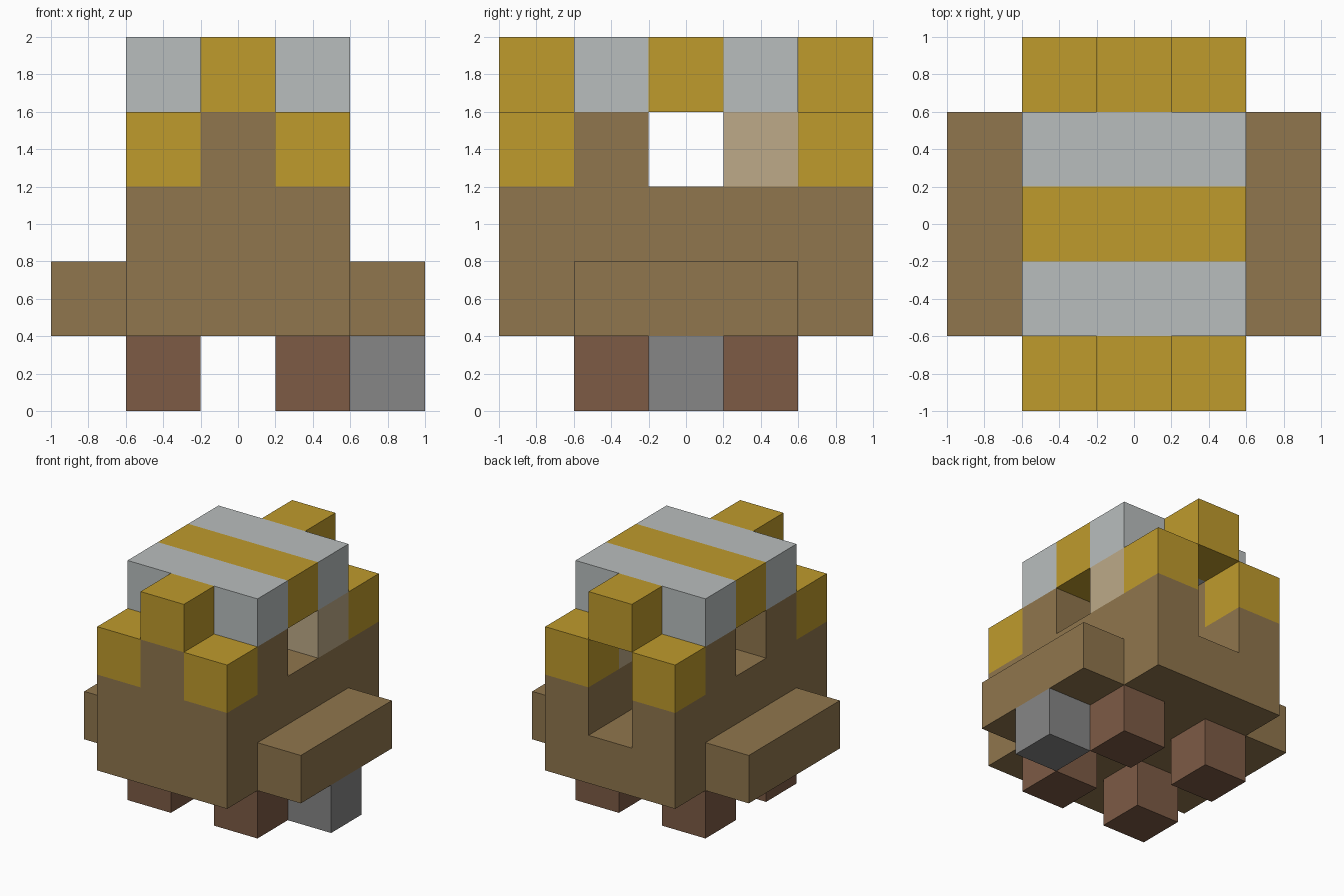
import bpy
import bmesh
from mathutils import Vector

cube = bpy.data.objects.get("Cube")
if cube:
    bpy.data.objects.remove(cube, do_unlink=True)

U = 0.4  # edge length of one block


def linear(c):
    c /= 255
    return c / 12.92 if c <= 0.04045 else ((c + 0.055) / 1.055) ** 2.4


def material(name, hex_code):
    rgb = [linear(v) for v in bytes.fromhex(hex_code)]
    mat = bpy.data.materials.new(name)
    mat.diffuse_color = (*rgb, 1)
    mat.use_nodes = True
    mat.node_tree.nodes["Principled BSDF"].inputs["Base Color"].default_value = (*rgb, 1)
    return mat


brown = material("wood brown", "90764D")
pale = material("pale wood", "BDAA88")
gold = material("golden yellow", "BF9B2C")
silver = material("light grey", "B9BEBE")
russet = material("reddish brown", "7D5B45")
stone = material("stone grey", "868686")


def block(name, mat, centre, size):
    """Box given in block units; z of the centre is measured from the ground."""
    mesh = bpy.data.meshes.new(name)
    bm = bmesh.new()
    bmesh.ops.create_cube(bm, size=1)
    for v in bm.verts:
        v.co = U * (v.co * Vector(size) + Vector(centre))
    bm.to_mesh(mesh)
    bm.free()
    mesh.materials.append(mat)
    obj = bpy.data.objects.new(name, mesh)
    bpy.context.collection.objects.link(obj)


# Body floor and front wall, leaving a chamber open at the back
block("body_floor", brown, (0, 0, 1.5), (3, 5, 1))
block("front_wall", brown, (0, -2, 3), (1, 1, 2))

for side, s in (("left", 1), ("right", -1)):
    # Side walls and ledges
    block(side + "_wall", brown, (s, 0, 2.5), (1, 5, 1))
    block(side + "_ledge", brown, (2 * s, 0, 1.5), (1, 3, 1))
    # Pillars around the side window
    block(side + "_front_pillar", brown, (s, -1, 3.5), (1, 1, 1))
    block(side + "_back_pillar", pale if s > 0 else brown, (s, 1, 3.5), (1, 1, 1))
    # Golden corners and feet
    for end, e in (("front", -1), ("back", 1)):
        block(f"{side}_{end}_corner", gold, (s, 2 * e, 3.5), (1, 1, 1))
        block(f"{side}_{end}_foot", russet, (s, e, 0.5), (1, 1, 1))

# Striped roof with a golden block at each end
for name, mat, y in (("front_roof", silver, -1), ("middle_roof", gold, 0), ("back_roof", silver, 1)):
    block(name, mat, (0, y, 4.5), (3, 1, 1))
for end, e in (("front", -1), ("back", 1)):
    block(end + "_roof_end", gold, (0, 2 * e, 4.5), (1, 1, 1))

# Stone block under the left ledge
block("stone_block", stone, (2, 0, 0.5), (1, 1, 1))
